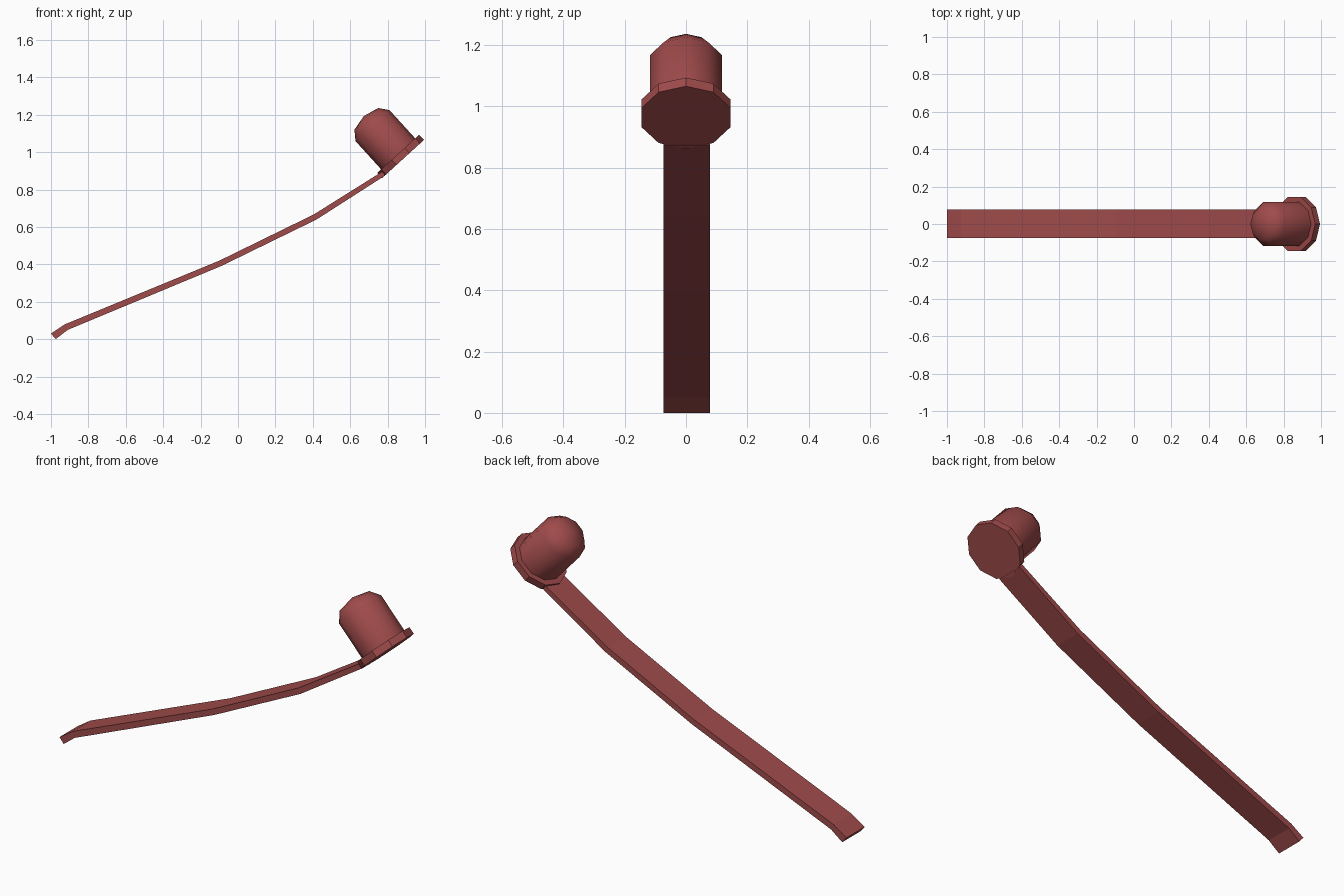
import bpy, bmesh, math
from mathutils import Matrix

if "Cube" in bpy.data.objects:
    bpy.data.objects.remove(bpy.data.objects["Cube"])

mat = bpy.data.materials.new("dull_red")
mat.diffuse_color = (0.35, 0.07, 0.07, 1)
mat.use_nodes = True
mat.node_tree.nodes["Principled BSDF"].inputs["Base Color"].default_value = mat.diffuse_color


def finish(name, bm):
    bmesh.ops.recalc_face_normals(bm, faces=bm.faces)
    me = bpy.data.meshes.new(name)
    bm.to_mesh(me)
    bm.free()
    me.materials.append(mat)
    ob = bpy.data.objects.new(name, me)
    bpy.context.collection.objects.link(ob)
    return ob


def revolve(name, profile, sides=10):
    """Closed solid of revolution from (radius, height) pairs, tilted onto the strap end."""
    bm = bmesh.new()
    rings = []
    for r, h in profile:
        rings.append([bm.verts.new((r * math.cos(math.tau * i / sides),
                                    r * math.sin(math.tau * i / sides), h))
                      for i in range(sides)] if r else [bm.verts.new((0, 0, h))])
    bm.faces.new(rings[0])
    for a, b in zip(rings, rings[1:]):
        for i in range(sides):
            j = (i + 1) % sides
            bm.faces.new((a[i], a[j], b[0]) if len(b) == 1 else (a[i], a[j], b[j], b[i]))
    if len(rings[-1]) > 1:
        bm.faces.new(rings[-1])
    tilt = Matrix.Translation((0.882, 0, 0.963)) @ Matrix.Rotation(math.radians(-42.3), 4, 'Y')
    bm.transform(tilt)
    return finish(name, bm)


# Bent flat strap
top = [(-1, 0.03), (-0.925, 0.08), (-0.10, 0.42), (0.405, 0.667), (0.78, 0.902)]
bottom = [(-0.975, 0.0), (-0.91, 0.05), (-0.088, 0.392), (0.42, 0.64), (0.785, 0.874)]
bm = bmesh.new()
rows = [[bm.verts.new((x, y, z)) for x, y, z in
         ((t[0], -0.074, t[1]), (t[0], 0.078, t[1]), (b[0], 0.078, b[1]), (b[0], -0.074, b[1]))]
        for t, b in zip(top, bottom)]
for p, q in zip(rows, rows[1:]):
    for i in range(4):
        j = (i + 1) % 4
        bm.faces.new((p[i], p[j], q[j], q[i]))
bm.faces.new(rows[0])
bm.faces.new(rows[-1])
finish("strap", bm)

# Flat disc at the upper end
revolve("base_disc", [(0.152, 0), (0.152, 0.038)])

# Rounded knob standing on the disc
knob = revolve("domed_knob", [(0.123, 0.02), (0.123, 0.242), (0.086, 0.291), (0, 0.311)])
bpy.context.view_layer.objects.active = knob
knob.select_set(True)
bpy.ops.object.shade_smooth_by_angle(angle=math.radians(50))
